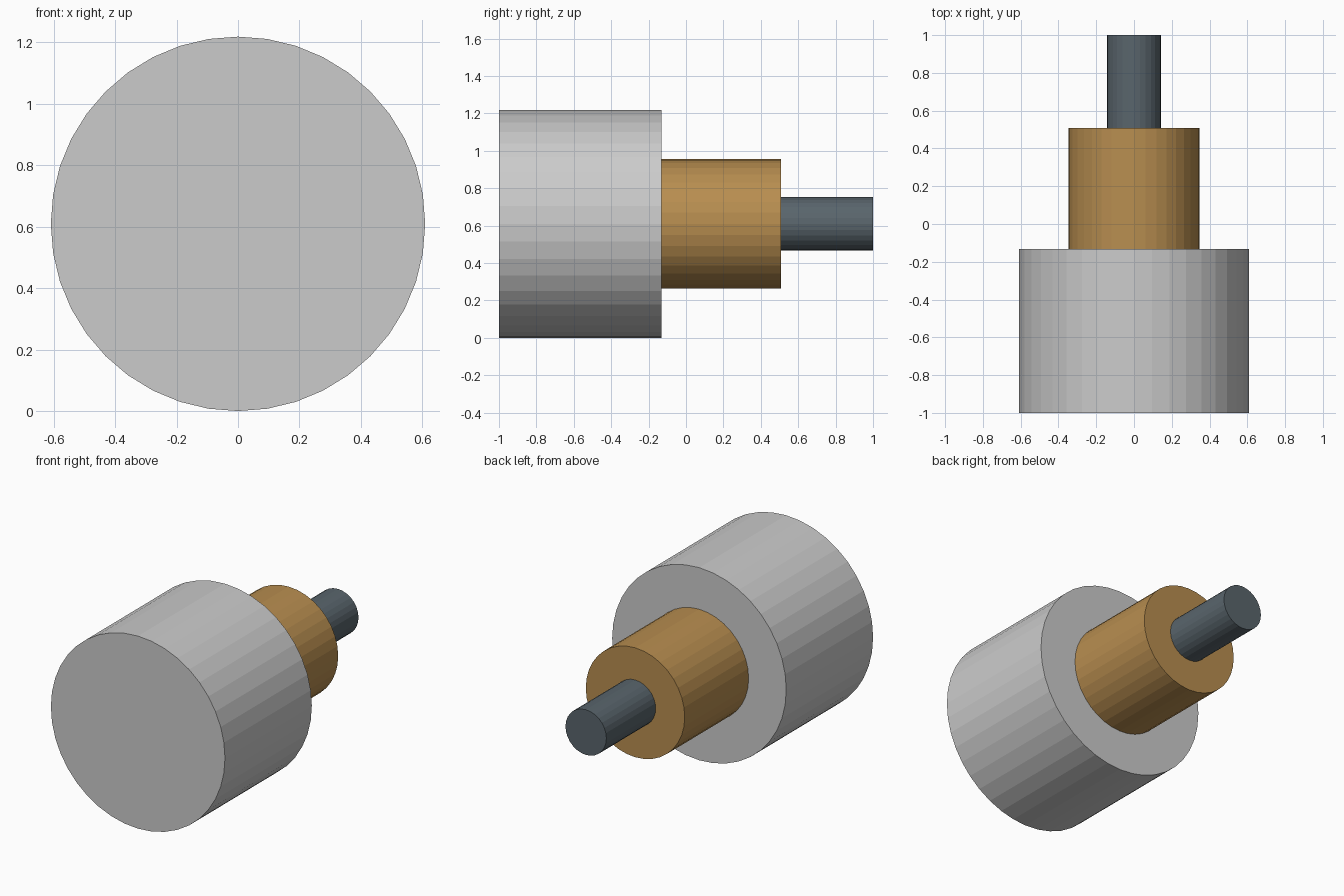
import bpy, math

if "Cube" in bpy.data.objects:
    bpy.data.objects.remove(bpy.data.objects["Cube"])

AXIS_Z = 0.609  # height of the shared axis


def material(name, color):
    m = bpy.data.materials.new(name)
    m.diffuse_color = (*color, 1)
    m.use_nodes = True
    m.node_tree.nodes["Principled BSDF"].inputs["Base Color"].default_value = m.diffuse_color
    return m


def cylinder(name, radius, y0, y1, sides, mat=None):
    """Flat-faced cylinder lying along y from y0 to y1."""
    bpy.ops.mesh.primitive_cylinder_add(
        vertices=sides, radius=radius, depth=y1 - y0,
        location=(0, (y0 + y1) / 2, AXIS_Z), rotation=(math.pi / 2, 0, 0))
    ob = bpy.context.object
    ob.name = name
    if mat:
        ob.data.materials.append(mat)
    return ob


brass = material("brass", (0.48, 0.27, 0.08))
dark_steel = material("dark_steel", (0.10, 0.13, 0.15))

# Large front body
cylinder("main_body", 0.609, -1.0, -0.132, 40)
# Brass collar behind the body
cylinder("collar", 0.346, -0.132, 0.507, 36, brass)
# Thin rear shaft
cylinder("shaft", 0.143, 0.507, 1.0, 28, dark_steel)
